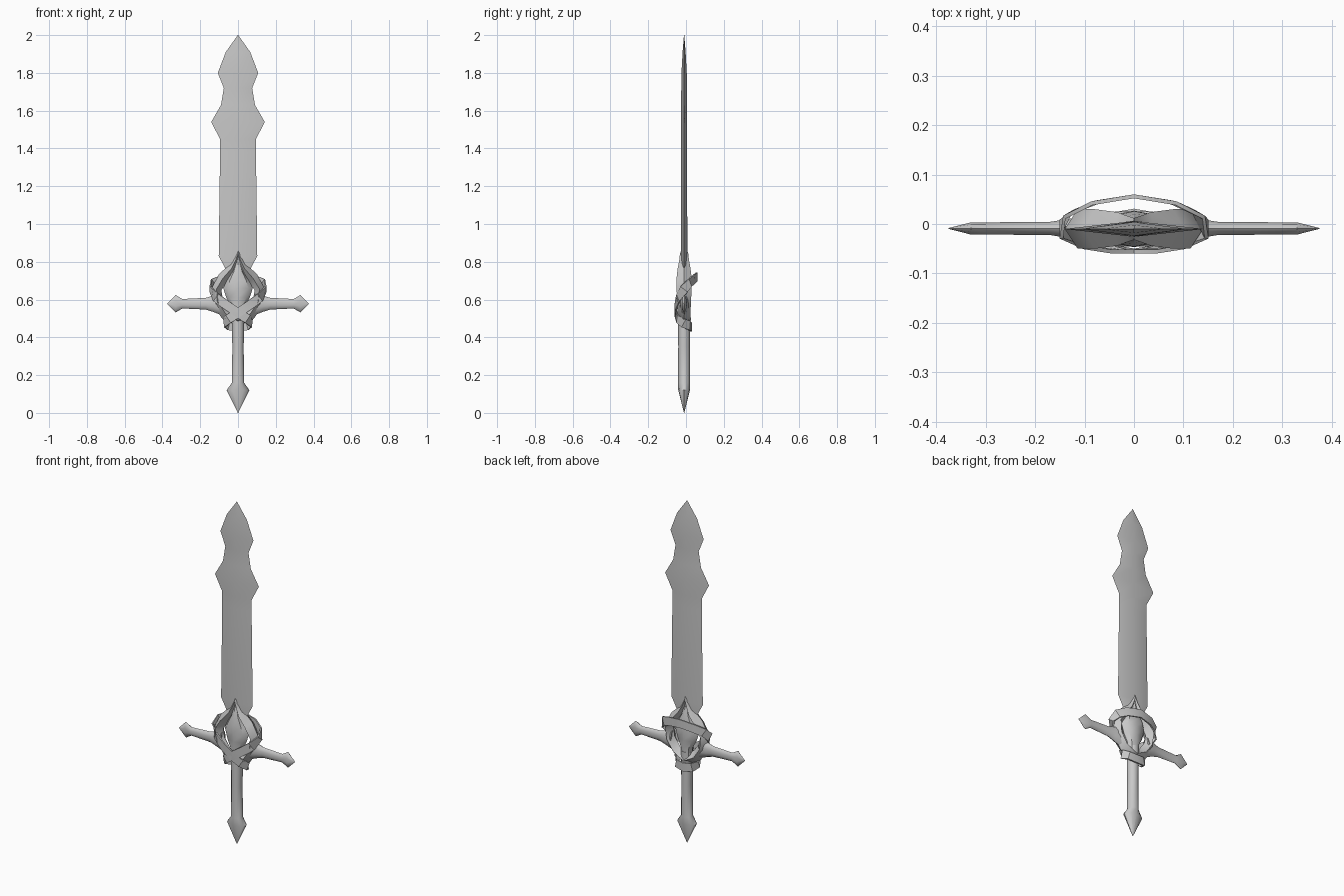
import bpy, bmesh, math
from mathutils import Vector

cube = bpy.data.objects.get("Cube")
if cube:
    bpy.data.objects.remove(cube, do_unlink=True)

YC = -0.01  # depth of the blade's middle plane

steel = bpy.data.materials.new("grey steel")
steel.use_nodes = True
GREY = (0.58, 0.58, 0.58, 1)
steel.diffuse_color = GREY
steel.node_tree.nodes["Principled BSDF"].inputs["Base Color"].default_value = GREY


def skin(name, rings, closed=False, angle=40):
    """Join equal rings of points into one surface."""
    bm = bmesh.new()
    rows = [[bm.verts.new(p) for p in ring] for ring in rings]
    n = len(rows[0])
    pairs = list(zip(rows, rows[1:]))
    if closed:
        pairs.append((rows[-1], rows[0]))
    else:
        bm.faces.new(rows[0])
        bm.faces.new(rows[-1])
    for a, b in pairs:
        for i in range(n):
            j = (i + 1) % n
            bm.faces.new((a[i], a[j], b[j], b[i]))
    bmesh.ops.recalc_face_normals(bm, faces=bm.faces)
    mesh = bpy.data.meshes.new(name)
    bm.to_mesh(mesh)
    bm.free()
    mesh.materials.append(steel)
    obj = bpy.data.objects.new(name, mesh)
    bpy.context.collection.objects.link(obj)
    bpy.ops.object.select_all(action="DESELECT")
    obj.select_set(True)
    bpy.context.view_layer.objects.active = obj
    bpy.ops.object.shade_smooth_by_angle(angle=math.radians(angle))
    return obj


def oval(wide, deep, sides):
    turns = [2 * math.pi * i / sides for i in range(sides)]
    return [(wide * math.cos(t), deep * math.sin(t)) for t in turns]


def upright(name, stations, sides):
    """Stack ovals given as (height, half width, half depth)."""
    return skin(name, [[(x, YC + y, z) for x, y in oval(w, d, sides)]
                       for z, w, d in stations])


# Blade with a flat diamond section
upright("blade", [
    (0.70, 0.04, 0.016), (0.78, 0.075, 0.017), (0.83, 0.102, 0.017),
    (1.38, 0.095, 0.016), (1.45, 0.095, 0.016), (1.54, 0.142, 0.016),
    (1.63, 0.09, 0.016), (1.72, 0.075, 0.015), (1.80, 0.107, 0.014),
    (1.91, 0.065, 0.008), (2.0, 0.001, 0.001)], 4)

# Grip and pointed pommel
upright("grip", [
    (0.0, 0.001, 0.001), (0.12, 0.06, 0.031), (0.16, 0.032, 0.032),
    (0.35, 0.03, 0.031), (0.54, 0.034, 0.032)], 12)

# Leaf-shaped core inside the guard
upright("guard_core", [
    (0.50, 0.034, 0.031), (0.56, 0.035, 0.031), (0.61, 0.062, 0.034),
    (0.66, 0.078, 0.037), (0.70, 0.062, 0.036), (0.75, 0.03, 0.03),
    (0.80, 0.012, 0.02)], 8)

# Crossguard arms, mirrored
arm = skin("crossguard_arms", [
    [(x, YC + 0.001 + y, 0.578 + z) for z, y in oval(h, d, 10)]
    for x, h, d in [(0.09, 0.06, 0.025), (0.135, 0.042, 0.02), (0.17, 0.031, 0.014),
                    (0.295, 0.025, 0.013), (0.33, 0.046, 0.013),
                    (0.375, 0.001, 0.001)]])
arm.modifiers.new("mirror", "MIRROR")

# Open frame rising to a spike: outer point, inner point, half depth
half = [
    ((0, 0.91), (0, 0.775), 0.022), ((0.013, 0.85), (0.012, 0.765), 0.026),
    ((0.04, 0.79), (0.028, 0.74), 0.034), ((0.10, 0.735), (0.06, 0.69), 0.04),
    ((0.14, 0.66), (0.088, 0.65), 0.04), ((0.132, 0.57), (0.08, 0.60), 0.036),
    ((0.085, 0.50), (0.045, 0.55), 0.034), ((0, 0.46), (0, 0.52), 0.036)]


def frame_ring(outer, inner, depth, side):
    ox, oz = outer
    ix, iz = inner
    mx, mz = (ox + ix) / 2, (oz + iz) / 2
    return [(side * ox, YC, oz), (side * mx, YC - depth, mz),
            (side * ix, YC, iz), (side * mx, YC + depth, mz)]


rings = [frame_ring(*s, 1) for s in half]
rings += [frame_ring(*s, -1) for s in half[-2:0:-1]]
skin("guard_frame", rings, closed=True, angle=50)

# Ribbon wound in a figure of eight around guard and grip
path = [Vector(p) for p in [
    (0, 0.056, 0.72), (0.08, 0.043, 0.708), (0.13, 0.02, 0.688),
    (0.147, -0.01, 0.655), (0.115, -0.04, 0.61), (0.06, -0.053, 0.57),
    (0, -0.056, 0.53), (-0.05, -0.045, 0.497), (-0.072, -0.012, 0.475),
    (-0.05, 0.018, 0.462), (0, 0.027, 0.455)]]
path += [Vector((-p.x, p.y, p.z)) for p in path[-2:0:-1]]
rings = []
for i, p in enumerate(path):
    along = (path[(i + 1) % len(path)] - path[i - 1]).normalized()
    out = Vector((p.x / 0.15 ** 2, (p.y - YC) / 0.055 ** 2, 0))
    out = (out - along * out.dot(along)).normalized()
    across = along.cross(out) * 0.024
    out *= 0.004
    rings.append([p + across + out, p - across + out,
                  p - across - out, p + across - out])
skin("wrapped_ribbon", rings, closed=True, angle=35)
